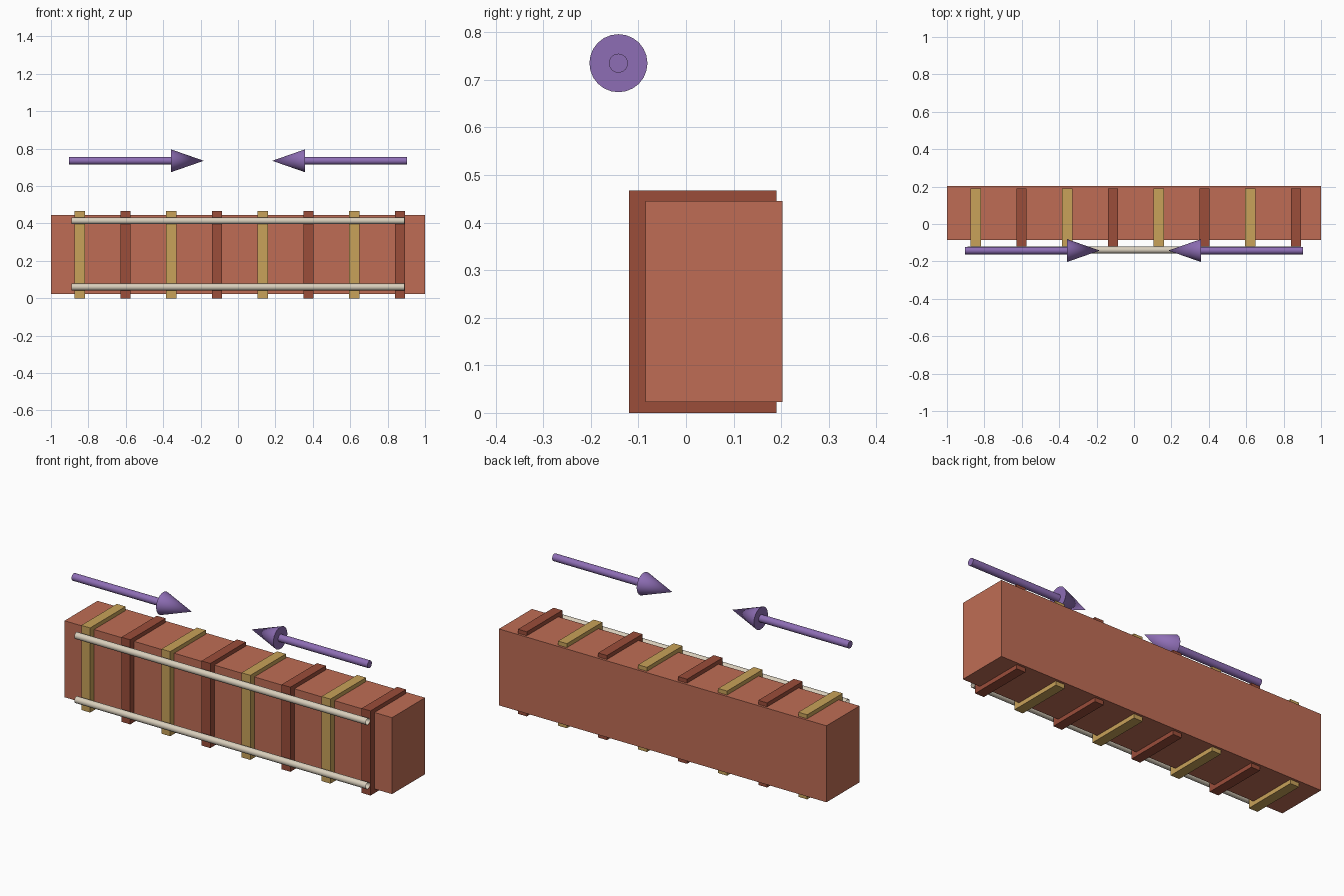
import bpy
import bmesh
from math import radians
from mathutils import Matrix, Vector

cube = bpy.data.objects.get("Cube")
if cube:
    bpy.data.objects.remove(cube, do_unlink=True)


def material(name, rgb):
    mat = bpy.data.materials.new(name)
    mat.use_nodes = True
    mat.diffuse_color = (*rgb, 1)
    mat.node_tree.nodes["Principled BSDF"].inputs["Base Color"].default_value = (*rgb, 1)
    return mat


clay = material("clay_red", (0.52, 0.152, 0.09))
brown = material("dark_brown", (0.325, 0.075, 0.042))
gold = material("ochre", (0.58, 0.36, 0.10))
cream = material("cream", (0.69, 0.62, 0.50))
purple = material("purple", (0.27, 0.155, 0.46))


def finish(name, bm, mat, smooth=False):
    bmesh.ops.recalc_face_normals(bm, faces=bm.faces)
    mesh = bpy.data.meshes.new(name)
    bm.to_mesh(mesh)
    bm.free()
    mesh.materials.append(mat)
    obj = bpy.data.objects.new(name, mesh)
    bpy.context.collection.objects.link(obj)
    if smooth:
        bpy.ops.object.select_all(action='DESELECT')
        obj.select_set(True)
        bpy.context.view_layer.objects.active = obj
        bpy.ops.object.shade_smooth_by_angle(angle=radians(40))
    return obj


def box(name, low, high, mat):
    low, high = Vector(low), Vector(high)
    bm = bmesh.new()
    bmesh.ops.create_cube(
        bm, size=1,
        matrix=Matrix.Translation((low + high) / 2) @ Matrix.Diagonal((*(high - low), 1)))
    return finish(name, bm, mat)


def add_taper(bm, x0, x1, y, z, r0, r1, caps):
    # Round bar or cone running along x, from x0 to x1
    turn = Matrix.Rotation(radians(90 if x1 > x0 else -90), 4, 'Y')
    bmesh.ops.create_cone(
        bm, cap_ends=caps, segments=24, radius1=r0, radius2=r1, depth=abs(x1 - x0),
        matrix=Matrix.Translation(((x0 + x1) / 2, y, z)) @ turn)


# Long main block
box("main_block", (-1, -0.085, 0.023), (1, 0.203, 0.445), clay)

# Alternating bands around the block
for i in range(8):
    x = -0.846 + i * 0.2446
    box(f"band_{i + 1}", (x - 0.027, -0.12, 0), (x + 0.027, 0.19, 0.467),
        brown if i % 2 else gold)

# Open-ended rods across the front of the bands
for name, z in (("lower_rod", 0.06), ("upper_rod", 0.414)):
    bm = bmesh.new()
    add_taper(bm, -0.89, 0.89, -0.139, z, 0.018, 0.018, False)
    finish(name, bm, cream, True)

# Two arrows pointing at each other above the block
for name, side in (("right_arrow", -1), ("left_arrow", 1)):
    bm = bmesh.new()
    add_taper(bm, side * 0.903, side * 0.355, -0.142, 0.735, 0.02, 0.02, True)
    add_taper(bm, side * 0.358, side * 0.183, -0.142, 0.735, 0.061, 0, True)
    finish(name, bm, purple, True)
